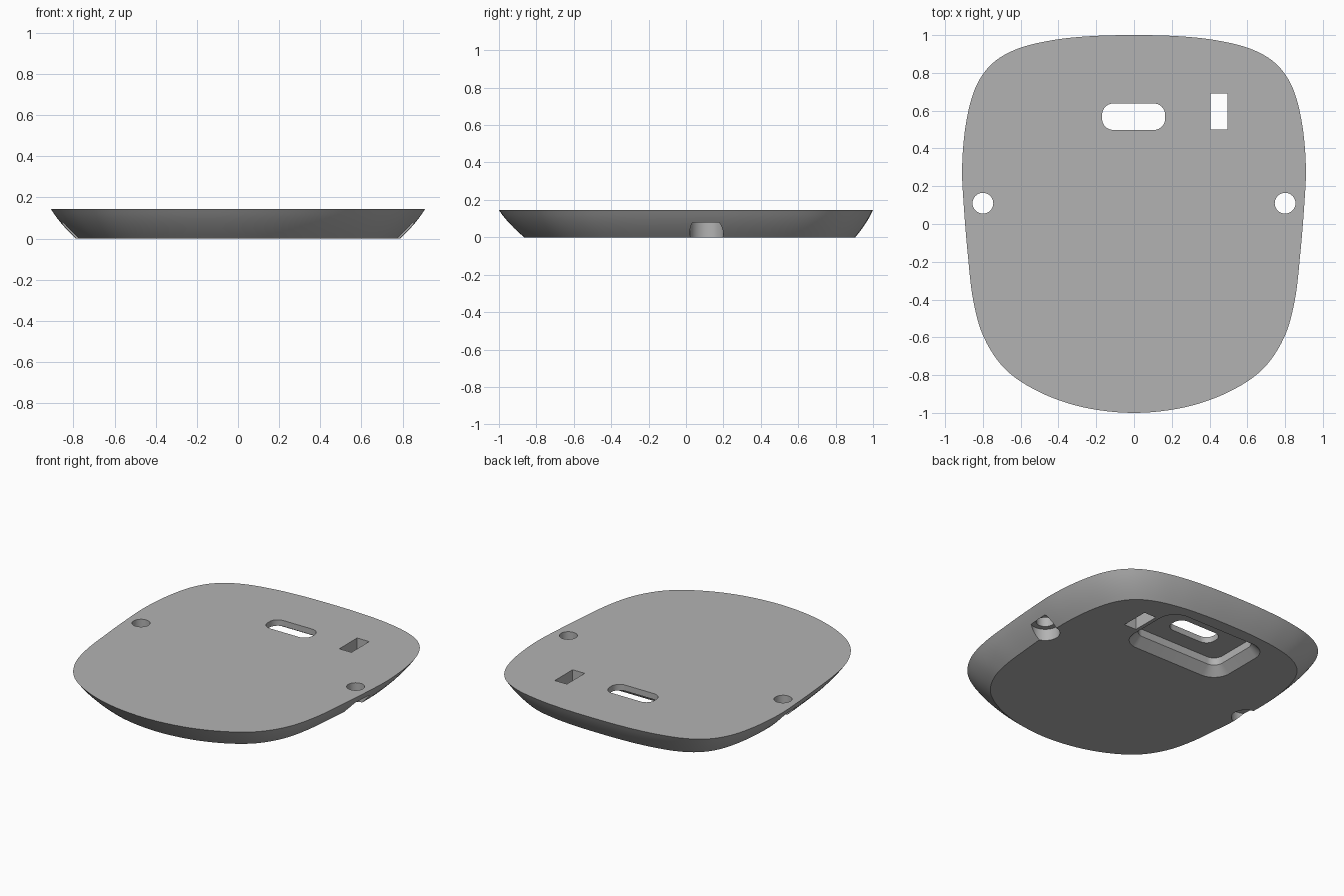
import bpy
import bmesh
from math import cos, sin, pi
from mathutils import Vector

cube = bpy.data.objects.get("Cube")
if cube:
    bpy.data.objects.remove(cube)

grey = bpy.data.materials.new("Satin grey")
grey.use_nodes = True
grey.diffuse_color = (0.45, 0.45, 0.45, 1)
grey.node_tree.nodes["Principled BSDF"].inputs["Base Color"].default_value = grey.diffuse_color

HEIGHT = 0.145


def loft(name, rings):
    """Closed solid through matching (points, z) rings, bottom to top."""
    bm = bmesh.new()
    loops = [[bm.verts.new((p[0], p[1], z)) for p in pts] for pts, z in rings]
    n = len(loops[0])
    for low, high in zip(loops, loops[1:]):
        for i in range(n):
            j = (i + 1) % n
            bm.faces.new((low[i], low[j], high[j], high[i]))
    bm.faces.new(loops[0])
    bm.faces.new(loops[-1])
    bmesh.ops.recalc_face_normals(bm, faces=bm.faces[:])
    mesh = bpy.data.meshes.new(name)
    bm.to_mesh(mesh)
    bm.free()
    mesh.materials.append(grey)
    obj = bpy.data.objects.new(name, mesh)
    bpy.context.collection.objects.link(obj)
    return obj


def smooth_loop(pts, steps=6):
    """Catmull-Rom curve through a closed loop of points."""
    pts = [Vector(p) for p in pts]
    n = len(pts)
    out = []
    for i in range(n):
        a, b, c, d = (pts[(i + k) % n] for k in (-1, 0, 1, 2))
        for s in range(steps):
            t = s / steps
            out.append(0.5 * (2 * b + (c - a) * t + (2 * a - 5 * b + 4 * c - d) * t ** 2
                              + (3 * b - a - 3 * c + d) * t ** 3))
    return out


def rounded_rect(cx, cy, hx, hy, r, steps=10):
    pts = []
    for q, (sx, sy) in enumerate(((1, 1), (-1, 1), (-1, -1), (1, -1))):
        for s in range(steps + 1):
            a = (q + s / steps) * pi / 2
            pts.append((cx + sx * (hx - r) + r * cos(a), cy + sy * (hy - r) + r * sin(a)))
    return pts


def circle(cx, cy, r, n=40):
    return [(cx + r * cos(2 * pi * i / n), cy + r * sin(2 * pi * i / n)) for i in range(n)]


# Base plate: rounded outline with a slightly bulging, inward-sloping wall
half = [(0.22, 0.995), (0.42, 0.975), (0.61, 0.93), (0.75, 0.85), (0.84, 0.72),
        (0.89, 0.53), (0.91, 0.3), (0.9, 0.08), (0.88, -0.16), (0.852, -0.4),
        (0.795, -0.6), (0.68, -0.77), (0.5, -0.89), (0.27, -0.97)]
outline = smooth_loop([(0, 1)] + half + [(0, -1)] + [(-x, y) for x, y in reversed(half)])
rings = []
LEVELS = 6
for i in range(LEVELS + 1):
    h = i / LEVELS
    inset = 1 - h - 0.28 * h * (1 - h)
    ring = [(p.x * (1 - 0.135 * inset), p.y * (1 - 0.115 * inset) + 0.02 * inset) for p in outline]
    rings.append((ring, HEIGHT * h))
plate = loft("base_plate", rings)

# Cutters: screw holes with counterbores, slotted port with recess, small window
LOW, TOP = -0.05, HEIGHT + 0.05
cutters = []
for side, x in (("left", 0.8), ("right", -0.8)):
    cutters.append(loft(side + "_screw_hole_cutter",
                        [(circle(x, 0.11, 0.055), LOW), (circle(x, 0.11, 0.055), TOP)]))
    cutters.append(loft(side + "_counterbore_cutter",
                        [(circle(x, 0.11, 0.09), LOW), (circle(x, 0.11, 0.09), 0.078)]))

outer = rounded_rect(0, 0.575, 0.38, 0.245, 0.12)
inner = rounded_rect(0, 0.575, 0.325, 0.19, 0.065)
cutters.append(loft("port_recess_cutter",
                    [(outer, LOW), (outer, 0), (inner, 0.055), (inner, 0.105)]))
slot = rounded_rect(-0.002, 0.568, 0.167, 0.07, 0.06)
cutters.append(loft("port_slot_cutter", [(slot, LOW), (slot, TOP)]))
window = [(0.405, 0.5), (0.495, 0.5), (0.495, 0.69), (0.405, 0.69)]
cutters.append(loft("window_cutter", [(window, LOW), (window, TOP)]))

for cutter in cutters:
    mod = plate.modifiers.new(cutter.name, 'BOOLEAN')
    mod.operation = 'DIFFERENCE'
    mod.solver = 'EXACT'
    mod.object = cutter
    cutter.hide_render = True

# Bake the cuts and smooth the curved walls
bpy.ops.object.select_all(action='DESELECT')
plate.select_set(True)
bpy.context.view_layer.objects.active = plate
for mod in list(plate.modifiers):
    bpy.ops.object.modifier_apply(modifier=mod.name)
for cutter in cutters:
    bpy.data.objects.remove(cutter)
bpy.ops.object.shade_smooth_by_angle(angle=pi / 6)
